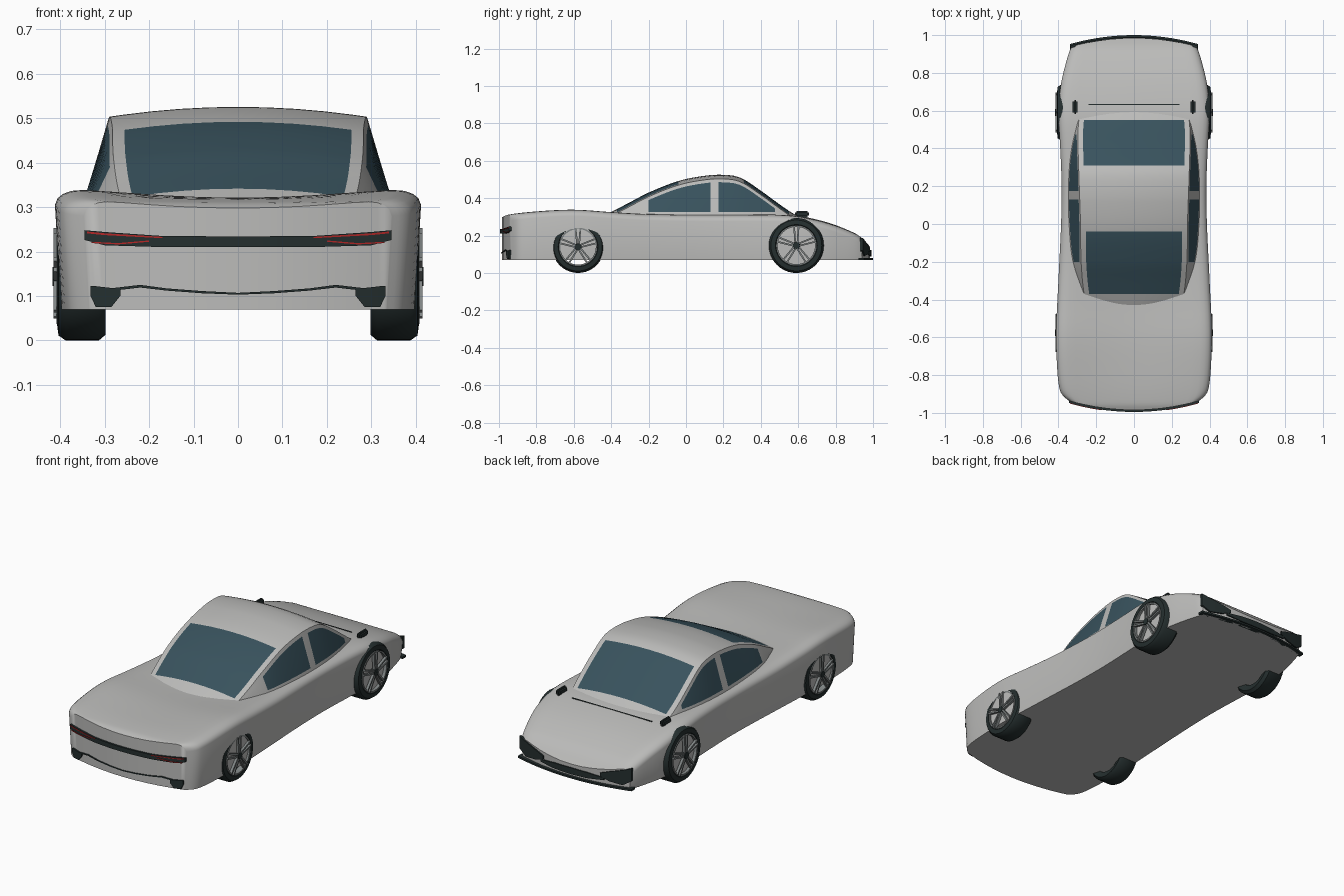
import bpy, bmesh, math

cube = bpy.data.objects.get("Cube")
if cube:
    bpy.data.objects.remove(cube)


def material(name, r, g, b):
    m = bpy.data.materials.new(name)
    m.use_nodes = True
    m.diffuse_color = (r, g, b, 1)
    m.node_tree.nodes["Principled BSDF"].inputs["Base Color"].default_value = (r, g, b, 1)
    return m


PAINT = material("silver paint", 0.5, 0.5, 0.49)
GLASS = material("blue glass", 0.04, 0.085, 0.11)
DARK = material("dark trim", 0.018, 0.028, 0.028)
RIM = material("rim grey", 0.22, 0.24, 0.24)
RED = material("red light", 0.45, 0.02, 0.02)


def curve(table, y):
    """Smooth interpolation through (y, value) pairs."""
    if y <= table[0][0]:
        return table[0][1]
    if y >= table[-1][0]:
        return table[-1][1]
    last = len(table) - 1
    i = max(k for k in range(last) if table[k][0] <= y)

    def slope(k):
        a, b = table[max(k - 1, 0)], table[min(k + 1, last)]
        return (b[1] - a[1]) / (b[0] - a[0])
    (y0, v0), (y1, v1) = table[i], table[i + 1]
    h = y1 - y0
    t = (y - y0) / h
    return ((2*t**3 - 3*t*t + 1) * v0 + (t**3 - 2*t*t + t) * h * slope(i)
            + (3*t*t - 2*t**3) * v1 + (t**3 - t*t) * h * slope(i + 1))


def finish(name, bm, mats, angle=40):
    bmesh.ops.recalc_face_normals(bm, faces=bm.faces)
    me = bpy.data.meshes.new(name)
    bm.to_mesh(me)
    bm.free()
    ob = bpy.data.objects.new(name, me)
    bpy.context.collection.objects.link(ob)
    for m in mats:
        me.materials.append(m)
    bpy.ops.object.select_all(action="DESELECT")
    bpy.context.view_layer.objects.active = ob
    ob.select_set(True)
    bpy.ops.object.shade_smooth_by_angle(angle=math.radians(angle))
    return ob


def loft(bm, rows, wrap=False, closed=True):
    """Skin rows of points; returns the vertex rows."""
    vs = [[bm.verts.new(p) for p in row] for row in rows]
    n = len(vs[0])
    for i in range(len(vs) if wrap else len(vs) - 1):
        a, b = vs[i], vs[(i + 1) % len(vs)]
        for j in range(n if closed else n - 1):
            k = (j + 1) % n
            bm.faces.new((a[j], a[k], b[k], b[j]))
    return vs


# Lower body: bowed ends, rounded shoulders, flat floor
END, FLOOR = 0.985, 0.07
top = [(-.985, .298), (-.95, .312), (-.8, .33), (-.6, .34), (-.4, .327), (-.2, .316), (.1, .312),
       (.4, .312), (.55, .308), (.65, .293), (.78, .26), (.9, .213), (.94, .187), (.985, .14)]
width = [(-1, .345), (-.975, .372), (-.93, .392), (-.8, .406), (-.58, .412), (-.3, .4), (0, .386),
         (.2, .383), (.4, .39), (.6, .4), (.75, .388), (.88, .362), (.96, .343), (1, .33)]
dip = [(-1, 0), (-.6, .02), (-.3, .015), (.2, .005), (.6, -.004), (1, 0)]


def bow(x):
    return 0.045 * (x / 0.33) ** 2


fracs = [0, .2, .4, .6, .75, .85, .91, .955, .985, 1]
fracs = [-f for f in reversed(fracs[1:])] + fracs


def body_section(s):
    w = curve(width, s)
    up, down = [], []
    for f in fracs:
        x = f * w
        y = s * END - math.copysign(bow(x), s) * abs(s) ** 8
        c = max(0, (abs(f) - .85) / .15)
        z = curve(top, y) - .035 * (1 - math.sqrt(max(0, 1 - c * c)))
        z -= curve(dip, s) * (1 - f * f) ** 2
        up.append((x, y, z))
        down.append((x * .966, y, FLOOR))
    return up + down[::-1]


bm = bmesh.new()
stations = [math.sin(math.pi / 2 * (i / 28 - 1)) for i in range(57)]
rows = loft(bm, [body_section(s) for s in stations])
n = len(fracs)
for r in (rows[0], rows[-1]):
    for k in range(n - 1):
        bm.faces.new((r[k], r[k + 1], r[-2 - k], r[-1 - k]))
finish("body", bm, [PAINT])

# Cabin: one skin, glass chosen by row and lengthwise range
roof = [(-.46, .295), (-.4, .326), (-.3, .378), (-.2, .43), (-.04, .492), (.1, .52), (.2, .525),
        (.29, .51), (.4, .44), (.5, .367), (.56, .326), (.64, .28)]
roof_w = [(-.46, .2), (-.42, .245), (-.37, .264), (-.2, .28), (0, .283), (.3, .293), (.5, .296), (.64, .28)]
base_w = [(-.46, .21), (-.42, .26), (-.37, .29), (-.2, .345), (0, .36), (.2, .36), (.4, .345), (.55, .312), (.64, .285)]
cuts = [-.37, -.2, -.04, .13, .175, .31, .475, .55]
ys = cuts + [y for y in (-.46 + 1.1 * i / 40 for i in range(41)) if min(abs(y - c) for c in cuts) > .01]


def cabin_section(y):
    zc, wt, wb = curve(roof, y), curve(roof_w, y), curve(base_w, y)
    edge = zc - .022
    low = .27

    def side(z):
        t = (z - low) / (edge - low) if edge > low else 1
        return (wb + (wt - wb) * min(1, max(0, t)), y, z)
    hi = edge - .018
    half = [(wb, y, low - .02), side(min(.325, hi - .002)), side(hi), (wt, y, edge)]
    for f in (1, .75, .5, .25):
        x = f * (wt - .027)
        half.append((x, y, zc - .022 * (x / wt) ** 2))
    return half + [(0, y, zc)] + [(-a, b, c) for a, b, c in reversed(half)]


bm = bmesh.new()
loft(bm, [cabin_section(y) for y in sorted(ys)], closed=False)
bm.faces.ensure_lookup_table()
per_row = 16
for i, f in enumerate(bm.faces):
    j = min(i % per_row, per_row - 1 - i % per_row)
    y = f.calc_center_median().y
    side_glass = j == 1 and (-.2 < y < .13 or .175 < y < .475)
    top_glass = j >= 4 and (-.37 < y < -.04 or .31 < y < .55)
    f.material_index = int(side_glass or top_glass)
finish("cabin", bm, [PAINT, GLASS], 30)


# Plates that follow the bowed ends of the body
def plate(name, end, pts, mat, out=.006, depth=.009):
    """pts are (x, low z, high z) along the end face."""
    fine = []
    for a, b in zip(pts, pts[1:]):
        fine += [[p + (q - p) * i / 6 for p, q in zip(a, b)] for i in range(6)]
    fine.append(pts[-1])
    rings = []
    for x, lo, hi in fine:
        y = end * (END - bow(x) + out)
        inner = y - end * depth
        rings.append([(x, y, lo), (x, y, hi), (x, inner, hi), (x, inner, lo)])
    bm = bmesh.new()
    vs = loft(bm, rings)
    for r in (vs[0], vs[-1]):
        bm.faces.new(r)
    finish(name, bm, [mat], 30)


def mirrored(pts):
    return [(-x, a, b) for x, a, b in reversed(pts) if x > 0] + pts


plate("light_bar", -1, mirrored([(0, .21, .234), (.17, .21, .235), (.3, .214, .244), (.345, .226, .248)]), DARK, .01, .016)
plate("bumper_crease", -1, mirrored([(0, .103, .107), (.08, .106, .111), (.16, .112, .117), (.22, .119, .125), (.28, .112, .118)]), DARK, .004)
plate("grille", 1, mirrored([(0, .088, .122), (.1, .09, .12), (.19, .1, .112)]), DARK)
plate("splitter", 1, mirrored([(0, .07, .079), (.2, .07, .079), (.34, .07, .081)]), DARK, .015, .03)
for side, sx in (("left", 1), ("right", -1)):
    def sided(pts):
        return [(sx * x, a, b) for x, a, b in pts]
    plate(side + "_red_upper", -1, sided([(.17, .23, .233), (.3, .237, .241), (.34, .241, .245)]), RED, .013, .006)
    plate(side + "_red_lower", -1, sided([(.2, .222, .225), (.27, .216, .219), (.33, .219, .222)]), RED, .013, .006)
    plate(side + "_bumper_vent", -1, sided([(.265, .1, .118), (.285, .075, .118), (.32, .075, .122), (.332, .1, .122)]), DARK)
    plate(side + "_headlight", 1, sided([(.17, .118, .135), (.22, .1, .152), (.29, .092, .172), (.335, .12, .188)]), DARK, .007, .014)

    # Door mirror
    bm = bmesh.new()
    bmesh.ops.create_cube(bm, size=1)
    for v in bm.verts:
        v.co = (sx * .312 + v.co.x * .026, .62 + v.co.y * .075, .315 + v.co.z * .034)
    bmesh.ops.bevel(bm, geom=bm.edges[:], offset=.009, segments=2, affect="EDGES")
    finish(side + "_mirror", bm, [DARK])

    # Wheels: turned tyre and rim lip, five twin spokes, hub
    for place, cy, cz, scale in (("front", -.577, .14, .95), ("back", .59, .147, 1)):
        def turned(name, profile, mat, steps=40):
            bm = bmesh.new()
            rings = []
            for i in range(steps):
                a = 2 * math.pi * i / steps
                rings.append([(sx * x, cy + r * scale * math.cos(a), cz + r * scale * math.sin(a)) for r, x in profile])
            loft(bm, rings, wrap=True)
            finish(side + "_" + place + "_" + name, bm, [mat])
        turned("tyre", [(.1, .31), (.134, .298), (.147, .313), (.147, .388), (.136, .404), (.112, .407), (.104, .398)], DARK)
        turned("rim_lip", [(.1, .38), (.108, .38), (.108, .408), (.1, .408)], RIM)
        turned("hub", [(.001, .395), (.02, .395), (.018, .418), (.001, .418)], DARK, 16)
        if place == "back":
            turned("wheel_disc", [(.001, .375), (.102, .375), (.102, .392), (.001, .392)], PAINT)
        bm = bmesh.new()
        for k in range(5):
            for twin in (-1, 1):
                a = math.pi / 2 + 2 * math.pi * k / 5
                made = bmesh.ops.create_cube(bm, size=1)["verts"]
                for v in made:
                    r = (.016 + (v.co.x + .5) * .09) * scale
                    t = v.co.y * .009 + twin * (.005 + .07 * r)
                    x = .408 + v.co.z * .014
                    v.co = (sx * x, cy + r * math.cos(a) - t * math.sin(a), cz + r * math.sin(a) + t * math.cos(a))
        finish(side + "_" + place + "_spokes", bm, [RIM], 30)

# Hood seam ahead of the windscreen
bm = bmesh.new()
bmesh.ops.create_cube(bm, size=1)
for v in bm.verts:
    v.co = (v.co.x * .48, .633 + v.co.y * .004, .299 + v.co.z * .006)
finish("hood_seam", bm, [DARK])
